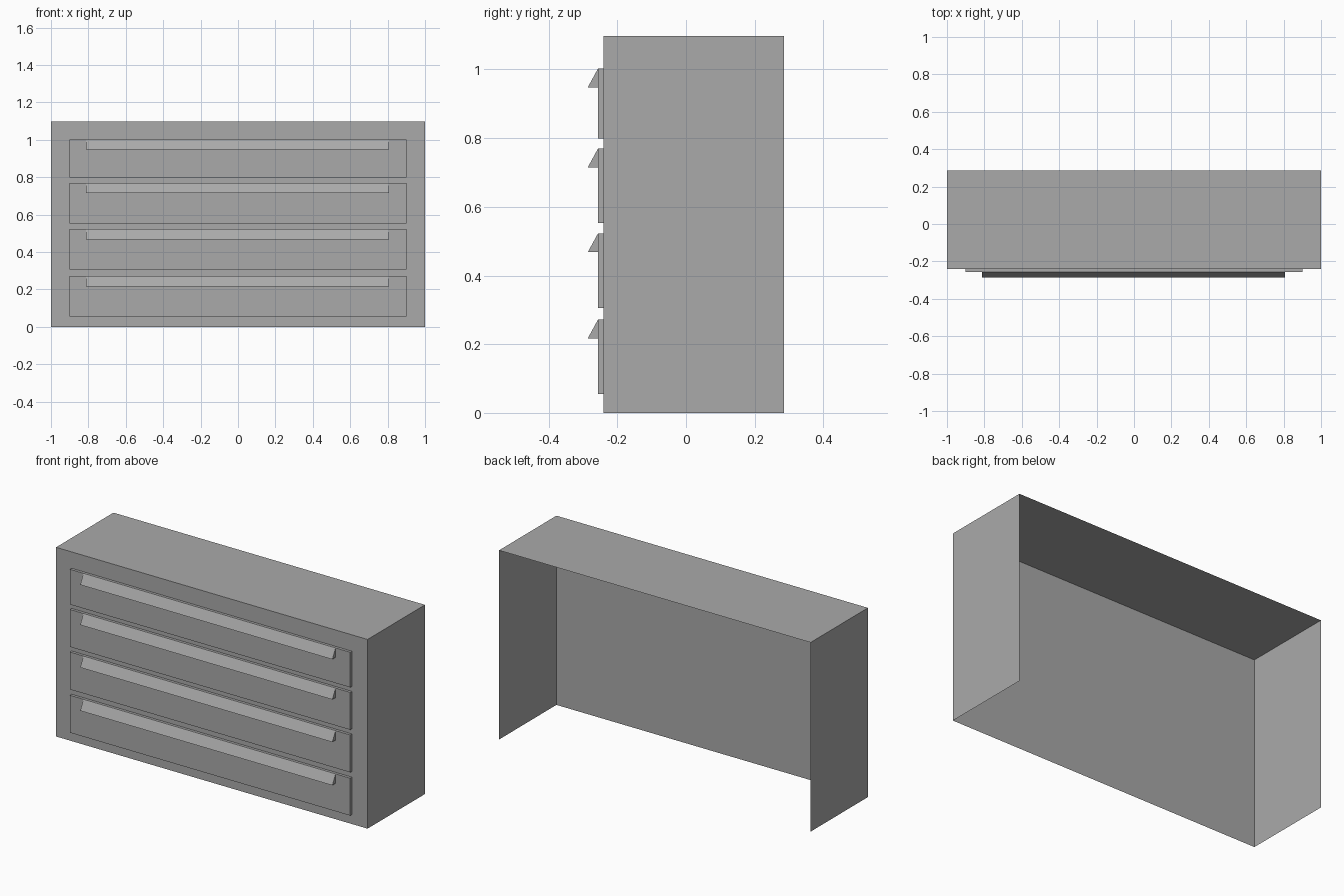
import bpy, bmesh

cube = bpy.data.objects.get("Cube")
if cube:
    bpy.data.objects.remove(cube, do_unlink=True)

# Single painted grey finish
GREY = (0.4, 0.4, 0.4, 1.0)
grey = bpy.data.materials.new("cabinet_grey")
grey.use_nodes = True
grey.diffuse_color = GREY
grey.node_tree.nodes["Principled BSDF"].inputs["Base Color"].default_value = GREY

FRONT, BACK, HEIGHT = -0.24, 0.286, 1.098
DRAWER_FRONT, HANDLE_FRONT = -0.256, -0.286


def finish(name, bm):
    mesh = bpy.data.meshes.new(name)
    bm.to_mesh(mesh)
    bm.free()
    mesh.materials.append(grey)
    obj = bpy.data.objects.new(name, mesh)
    bpy.context.collection.objects.link(obj)
    return obj


def extruded(name, profile, x0, x1, open_sides=()):
    """Sweep a (y, z) profile along x; drop faces pointing in open_sides."""
    bm = bmesh.new()
    left = [bm.verts.new((x0, y, z)) for y, z in profile]
    right = [bm.verts.new((x1, y, z)) for y, z in profile]
    bm.faces.new(left)
    bm.faces.new(right)
    n = len(profile)
    for i in range(n):
        j = (i + 1) % n
        bm.faces.new((left[i], left[j], right[j], right[i]))
    bmesh.ops.recalc_face_normals(bm, faces=bm.faces)
    bm.normal_update()
    drop = [f for f in bm.faces
            if any(f.normal[axis] * sign > 0.9 for axis, sign in open_sides)]
    bmesh.ops.delete(bm, geom=drop, context="FACES")
    return finish(name, bm)


def rectangle(y0, y1, z0, z1):
    return [(y0, z0), (y1, z0), (y1, z1), (y0, z1)]


# Thin-walled cabinet shell, open at the back and underneath
extruded("cabinet_shell", rectangle(FRONT, BACK, 0, HEIGHT), -1, 1,
         open_sides=[(1, 1), (2, -1)])

# Four drawers, each with a full-width wedge grip along its top edge
drawers = [(0.055, 0.272), (0.306, 0.523), (0.553, 0.77), (0.799, 1.003)]
for number, (bottom, top) in enumerate(drawers, 1):
    extruded(f"drawer_front_{number}",
             rectangle(DRAWER_FRONT, FRONT, bottom, top), -0.9, 0.9,
             open_sides=[(1, 1)])
    grip = top - 0.055
    extruded(f"drawer_handle_{number}",
             [(DRAWER_FRONT, top), (HANDLE_FRONT, grip), (DRAWER_FRONT, grip)],
             -0.813, 0.806, open_sides=[(1, 1)])
